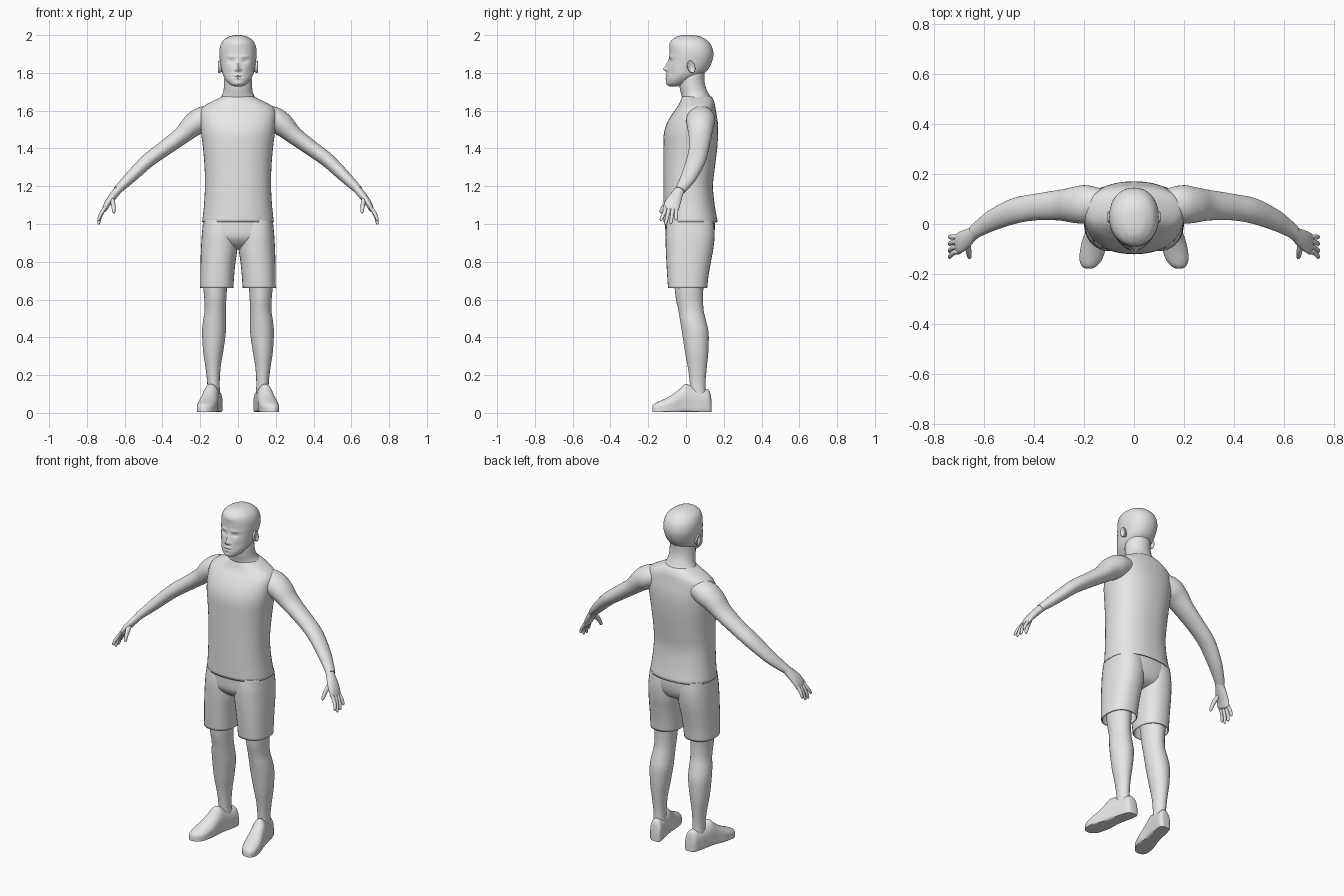
import bpy, bmesh, math
from mathutils import Vector as V

skin = bpy.data.materials.new("light_grey")
skin.diffuse_color = (0.8, 0.8, 0.8, 1)
X, Y, Z = V((1, 0, 0)), V((0, 1, 0)), V((0, 0, 1))


def ring(c, u, v, ru, rv, e=2.0, n=32):
    """Superellipse ring around c."""
    pts = []
    for i in range(n):
        a = 2 * math.pi * i / n
        ca, sa = math.cos(a), math.sin(a)
        p = math.copysign(abs(ca) ** (2 / e), ca)
        q = math.copysign(abs(sa) ** (2 / e), sa)
        pts.append(V(c) + u * (ru * p) + v * (rv * q))
    return pts


def catmull(a, b, c, d, t):
    return (b * 2 + (c - a) * t + (a * 2 - b * 5 + c * 4 - d) * t * t
            + (b * 3 - a - c * 3 + d) * t ** 3) * 0.5


def finish(ob, mirror):
    bpy.context.collection.objects.link(ob)
    ob.data.materials.append(skin)
    bpy.ops.object.select_all(action='DESELECT')
    ob.select_set(True)
    bpy.context.view_layer.objects.active = ob
    bpy.ops.object.shade_smooth_by_angle(angle=math.radians(50))
    if mirror:
        ob.modifiers.new("mirror", 'MIRROR')
    return ob


def loft(name, rings, mirror=False, steps=4, caps=(True, True), shape=None):
    """Smooth skin through the rings, optionally reshaped per point."""
    ext = [rings[0]] + rings + [rings[-1]]
    rows = []
    for k in range(len(rings) - 1):
        for s in range(steps):
            rows.append([catmull(*q, s / steps) for q in zip(*ext[k:k + 4])])
    rows.append(rings[-1])
    bm = bmesh.new()
    vs = [[bm.verts.new(shape(p) if shape else p) for p in r] for r in rows]
    n = len(rows[0])
    for a, b in zip(vs, vs[1:]):
        for i in range(n):
            j = (i + 1) % n
            bm.faces.new((a[i], a[j], b[j], b[i]))
    for on, r in zip(caps, (vs[0], vs[-1])):
        if on:
            bm.faces.new(r)
    bmesh.ops.recalc_face_normals(bm, faces=bm.faces)
    me = bpy.data.meshes.new(name)
    bm.to_mesh(me)
    bm.free()
    return finish(bpy.data.objects.new(name, me), mirror)


def stack(rows, e=2.0, n=32):
    """Level rings from (z, x_min, x_max, y_front, y_back)."""
    return [ring(((a + b) / 2, (f + k) / 2, z), X, Y, (b - a) / 2, (k - f) / 2, e, n)
            for z, a, b, f, k in rows]


def centred(rows, e=2.0, n=32):
    return stack([(z, -r, r, f, k) for z, r, f, k in rows], e, n)


def limb(rows, n=24):
    """Rings square to a path from (x, y, z, width, thickness)."""
    out = []
    for i, (x, y, z, w, h) in enumerate(rows):
        t = (V(rows[min(i + 1, len(rows) - 1)][:3]) - V(rows[max(i - 1, 0)][:3])).normalized()
        u = (Y - t * t.dot(Y)).normalized()
        out.append(ring((x, y, z), u, t.cross(u), w, h, 2, n))
    return out


def thicken(ob):
    m = ob.modifiers.new("cloth", 'SOLIDIFY')
    m.thickness, m.offset = 0.006, -1


# Shirt
thicken(loft("shirt", centred([
    (1.01, .19, -.12, .168), (1.1, .18, -.12, .152), (1.2, .175, -.12, .143),
    (1.3, .177, -.12, .153), (1.4, .185, -.12, .165), (1.48, .195, -.117, .17),
    (1.54, .2, -.098, .168), (1.59, .2, -.068, .16), (1.62, .185, -.046, .155),
    (1.645, .145, -.032, .15), (1.67, .095, -.022, .138), (1.678, .08, -.015, .125)], 2.3, 48),
    caps=(False, True)))

# Shorts: hips and two trouser legs
loft("shorts_hips", centred([
    (.865, .06, -.03, .06), (.89, .14, -.075, .12), (.93, .185, -.105, .145),
    (.98, .187, -.11, .153), (1.03, .178, -.11, .15)], 2.4))
thicken(loft("shorts_leg", stack([
    (.66, .025, .2, -.095, .112), (.73, .02, .199, -.1, .12), (.8, .013, .198, -.104, .132),
    (.87, .003, .196, -.107, .145), (.95, .001, .191, -.108, .152),
    (1.02, .002, .184, -.1, .145)], 2.3), True, caps=(False, True)))

# Bare legs
loft("leg", stack([
    (.1, .095, .163, .022, .105), (.16, .097, .163, .02, .103), (.24, .092, .172, .01, .11),
    (.32, .079, .184, -.005, .118), (.42, .065, .19, -.02, .12), (.48, .064, .186, -.03, .108),
    (.54, .064, .177, -.04, .094), (.6, .062, .178, -.053, .09), (.66, .058, .183, -.06, .092),
    (.75, .05, .185, -.07, .1)]), True)


# Shoes: heel to toe, flat underneath
def shoe_ring(y, half, h):
    cx = .122 + (.1 - y) * .21
    r = ring((cx, y, h / 2), X, Z, half, h / 2, 2.0)
    for p in r:
        if p.z < h * .5:
            s = (h * .5 - p.z) / (h * .5)
            p.x = cx + math.copysign(min(half, abs(p.x - cx) * (1 + s * s * .9)), p.x - cx)
            p.z = max(.004, p.z - .006 * s)
    return r


loft("shoe", [shoe_ring(*r) for r in [
    (.136, .018, .05), (.13, .03, .1), (.115, .037, .125), (.08, .04, .128), (.04, .041, .138),
    (.0, .043, .153), (-.03, .045, .13), (-.07, .05, .098), (-.11, .05, .076),
    (-.145, .044, .06), (-.168, .03, .048), (-.178, .014, .035)]], True)

# Arms
loft("arm", limb([
    (.11, .08, 1.575, .055, .05), (.16, .08, 1.565, .07, .062), (.2, .078, 1.548, .077, .067),
    (.245, .076, 1.518, .071, .06), (.3, .075, 1.467, .061, .047), (.39, .068, 1.4, .053, .041),
    (.475, .053, 1.337, .051, .038), (.56, .018, 1.256, .043, .032),
    (.61, -.012, 1.207, .034, .026), (.64, -.033, 1.178, .028, .022)], 32), True)

# Hands
loft("hand", limb([
    (.625, -.025, 1.192, .028, .021), (.645, -.04, 1.168, .028, .021),
    (.67, -.058, 1.137, .037, .02), (.693, -.073, 1.105, .042, .017),
    (.706, -.08, 1.078, .04, .013), (.71, -.082, 1.07, .03, .007)]), True)
for i, (y0, y1, tip) in enumerate([(-.112, -.132, 1.015), (-.092, -.108, .997),
                                   (-.071, -.08, .999), (-.052, -.052, 1.018)]):
    m = (y0 + y1) / 2
    loft("finger_%d" % (i + 1), limb([
        (.698, y0, 1.095, .009, .009), (.715, y0, 1.07, .0105, .01),
        (.73, m, (1.075 + tip) / 2, .0095, .009), (.737, y1, tip + .008, .008, .007),
        (.738, y1, tip, .003, .003)], 12), True)
loft("thumb", limb([
    (.668, -.075, 1.135, .016, .013), (.662, -.103, 1.11, .014, .012),
    (.659, -.122, 1.085, .011, .01), (.657, -.132, 1.065, .009, .008),
    (.656, -.135, 1.057, .003, .003)], 12), True)

# Neck
loft("neck", centred([
    (1.62, .12, .0, .14), (1.66, .097, -.018, .135), (1.69, .081, -.026, .12),
    (1.72, .075, -.033, .106), (1.76, .073, -.036, .098), (1.82, .07, -.03, .1)]))

# Face relief: x, z, x spread, z spread, push along y
RELIEF = [(0, 1.82, .011, .011, -.02), (0, 1.842, .009, .02, -.011),
          (.015, 1.816, .006, .006, -.006), (.036, 1.864, .016, .01, .01),
          (.036, 1.866, .009, .005, -.004), (.036, 1.886, .022, .007, -.004),
          (0, 1.788, .02, .005, -.006), (0, 1.779, .022, .003, .004),
          (0, 1.771, .017, .005, -.005), (0, 1.745, .02, .01, -.004),
          (.055, 1.8, .015, .02, .004), (0, 1.955, .05, .016, -.004)]


def face(p):
    if p.y < -.01:
        d = sum(k * math.exp(-((abs(p.x) - x) / sx) ** 2 - ((p.z - z) / sz) ** 2)
                for x, z, sx, sz, k in RELIEF)
        return p + Y * d
    return p


# Head
loft("head", centred([
    (1.728, .018, -.085, -.045), (1.738, .042, -.1, -.01), (1.76, .063, -.105, .035),
    (1.79, .08, -.103, .085), (1.82, .088, -.099, .118), (1.86, .095, -.092, .138),
    (1.9, .099, -.088, .145), (1.94, .095, -.086, .136), (1.97, .08, -.077, .114),
    (1.99, .052, -.052, .082), (1.998, .026, -.025, .05), (2.0, .006, .005, .02)], 2.15, 80),
    steps=8, shape=face)

# Ears
loft("ear", [ring((.088 + x, .024 + .25 * x, 1.832), V((0, .96, .28)), V((0, -.28, .96)), w, h, 2, 20)
             for x, w, h in [(-.012, .014, .024), (.004, .018, .03), (.012, .021, .034),
                             (.017, .018, .031), (.014, .011, .022), (.009, .004, .01)]], True)
